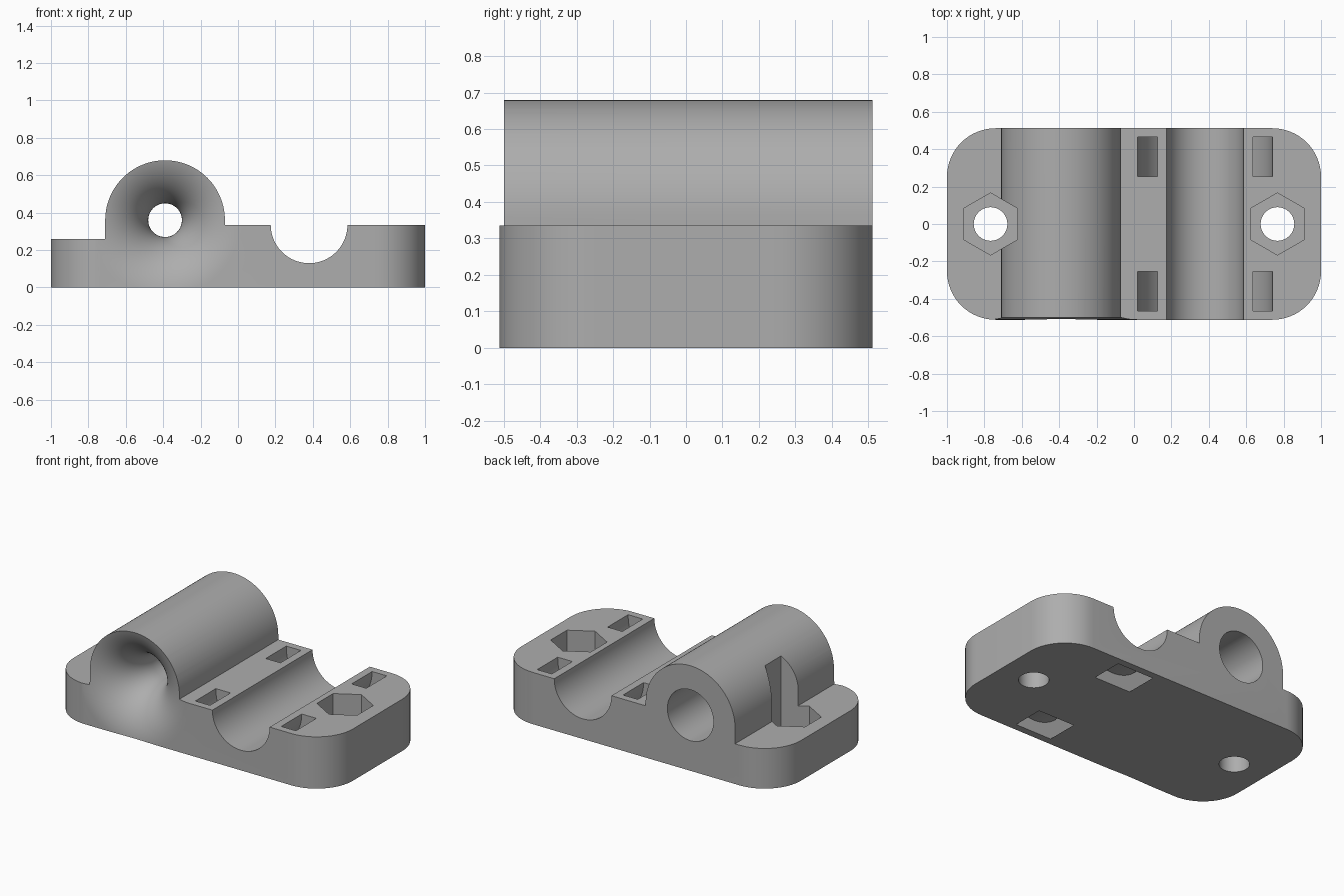
import bpy, bmesh, math
from mathutils import Vector

if "Cube" in bpy.data.objects:
    bpy.data.objects.remove(bpy.data.objects["Cube"])

HALF_Y = 0.512
TUBE_X, TUBE_Z, TUBE_R = -0.39, 0.36, 0.32
ROD_X, TOP_Z = 0.38, 0.335

grey = bpy.data.materials.new("plain_grey")
grey.diffuse_color = (0.42, 0.42, 0.42, 1)
grey.use_nodes = True
grey.node_tree.nodes["Principled BSDF"].inputs["Base Color"].default_value = grey.diffuse_color


def arc(cx, cy, r, a0, a1, n):
    """Points on a circular arc, angles in degrees, both ends included."""
    steps = [math.radians(a0 + (a1 - a0) * i / n) for i in range(n + 1)]
    return [(cx + r * math.cos(a), cy + r * math.sin(a)) for a in steps]


def finish(bm, name):
    bmesh.ops.remove_doubles(bm, verts=bm.verts, dist=1e-5)
    bmesh.ops.recalc_face_normals(bm, faces=bm.faces)
    mesh = bpy.data.meshes.new(name)
    bm.to_mesh(mesh)
    bm.free()
    mesh.materials.append(grey)
    obj = bpy.data.objects.new(name, mesh)
    bpy.context.collection.objects.link(obj)
    return obj


def prism(name, points, lo, hi, axis):
    """Extrude an outline along y (outline in xz) or along z (outline in xy)."""
    bm = bmesh.new()
    place = (lambda p: (p[0], lo, p[1])) if axis == "y" else (lambda p: (p[0], p[1], lo))
    face = bm.faces.new([bm.verts.new(place(p)) for p in points])
    new = bmesh.ops.extrude_face_region(bm, geom=[face])["geom"]
    move = Vector((0, hi - lo, 0)) if axis == "y" else Vector((0, 0, hi - lo))
    bmesh.ops.translate(bm, vec=move, verts=[v for v in new if isinstance(v, bmesh.types.BMVert)])
    return finish(bm, name)


def lathe_y(name, profile, cx, cz, n):
    """Revolve (radius, y) points around an axis parallel to y."""
    bm = bmesh.new()
    verts = [bm.verts.new((cx + r, y, cz)) for r, y in profile]
    edges = [bm.edges.new(pair) for pair in zip(verts, verts[1:])]
    bmesh.ops.spin(bm, geom=verts + edges, cent=(cx, 0, cz), axis=(0, 1, 0),
                   angle=math.tau, steps=n)
    return finish(bm, name)


def boolean(target, cutter, operation="DIFFERENCE"):
    mod = target.modifiers.new(cutter.name, "BOOLEAN")
    mod.operation = operation
    mod.solver = "EXACT"
    mod.object = cutter
    bpy.context.view_layer.objects.active = target
    bpy.ops.object.modifier_apply(modifier=mod.name)
    bpy.data.objects.remove(cutter)


# Body: stepped base, domed tube housing and open rod groove in one profile
outline = [(-1.1, 0), (1.1, 0), (1.1, TOP_Z)]
outline += arc(ROD_X, TOP_Z, 0.205, 0, -180, 40)
outline += [(TUBE_X + TUBE_R, TOP_Z)]
outline += arc(TUBE_X, TUBE_Z, TUBE_R, 0, 180, 56)
outline += [(TUBE_X - TUBE_R, 0.26), (-1.1, 0.26)]
body = prism("mount_body", outline, -0.7, 0.7, "y")

# Rounded plan shape
c = 0.26
plan = []
for sx, sy, a in ((1, 1, 0), (-1, 1, 90), (-1, -1, 180), (1, -1, 270)):
    plan += arc(sx * (1 - c), sy * (HALF_Y - c), c, a, a + 90, 16)
boolean(body, prism("plan_shape", plan, -0.2, 1.0, "z"), "INTERSECT")

# Trumpet mouth at the front, narrow throat, wide bore from the back
mouth_r, flare = 0.41, 0.32
bore = [(0, -0.7), (mouth_r, -0.7)]
bore += arc(mouth_r, -HALF_Y + flare, flare, 270, 180, 24)
bore += [(0.09, -0.1), (0.165, -0.1), (0.165, 0.7), (0, 0.7)]
boolean(body, lathe_y("bore_cutter", bore, TUBE_X, TUBE_Z, 64))

# Screw holes with hexagonal nut pockets
for x in (-0.767, 0.767):
    boolean(body, prism("screw_cutter", arc(x, 0, 0.09, 0, 360, 32)[:-1], -0.1, 0.5, "z"))
    boolean(body, prism("nut_cutter", arc(x, 0, 0.166, 30, 390, 6)[:-1], 0.12, 1.0, "z"))

# Curved strap channels passing under the rod groove
for y in (-0.36, 0.36):
    ring = arc(ROD_X, TOP_Z, 0.36, 0, -180, 48) + [(ROD_X - 0.36, 0.5), (ROD_X - 0.255, 0.5)]
    ring += arc(ROD_X, TOP_Z, 0.255, -180, 0, 48) + [(ROD_X + 0.255, 0.5), (ROD_X + 0.36, 0.5)]
    boolean(body, prism("strap_cutter", ring, y - 0.105, y + 0.105, "y"))

# Smooth curved walls, keep edges crisp
bpy.ops.object.select_all(action="DESELECT")
body.select_set(True)
bpy.context.view_layer.objects.active = body
bpy.ops.object.shade_smooth_by_angle(angle=math.radians(25))
